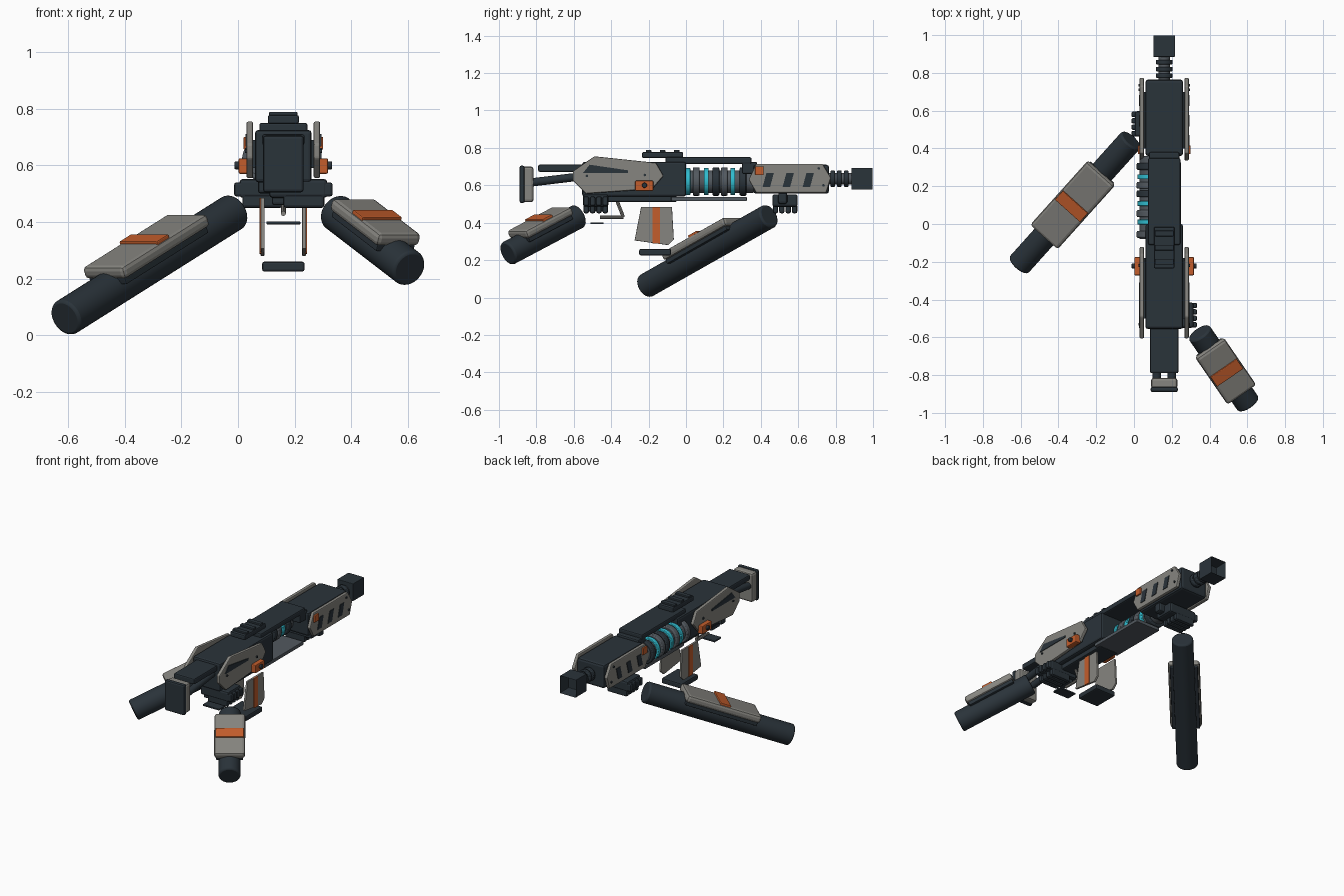
import bpy, bmesh, math
from mathutils import Vector, Matrix

if "Cube" in bpy.data.objects:
    bpy.data.objects.remove(bpy.data.objects["Cube"])

CX = 0.16  # centre line of the rifle


def material(name, rgb):
    m = bpy.data.materials.new(name)
    m.diffuse_color = (*rgb, 1)
    m.use_nodes = True
    m.node_tree.nodes["Principled BSDF"].inputs["Base Color"].default_value = m.diffuse_color
    return m


DARK = material("dark slate", (0.023, 0.033, 0.042))
GREY = material("warm grey", (0.24, 0.235, 0.215))
ORANGE = material("burnt orange", (0.55, 0.11, 0.025))
CYAN = material("cyan glow", (0.03, 0.5, 0.62))
STEEL = material("steel grey", (0.085, 0.1, 0.115))


def finish(name, bm, mat, bevel=0.0, smooth=False, matrix=None):
    bmesh.ops.recalc_face_normals(bm, faces=bm.faces[:])
    me = bpy.data.meshes.new(name)
    bm.to_mesh(me)
    bm.free()
    me.materials.append(mat)
    ob = bpy.data.objects.new(name, me)
    bpy.context.collection.objects.link(ob)
    if matrix:
        ob.matrix_world = matrix
    if bevel:
        b = ob.modifiers.new("bevel", 'BEVEL')
        b.width, b.segments, b.limit_method = bevel, 2, 'ANGLE'
        b.angle_limit = math.radians(40)
    if smooth:
        bpy.ops.object.select_all(action='DESELECT')
        ob.select_set(True)
        bpy.context.view_layer.objects.active = ob
        bpy.ops.object.shade_smooth_by_angle(angle=math.radians(35))
    return ob


def box(name, x, y, z, mat, bevel=0.008, matrix=None):
    bm = bmesh.new()
    bmesh.ops.create_cube(bm, size=1)
    for v in bm.verts:
        for i, r in enumerate((x, y, z)):
            v.co[i] = (r[0] + r[1]) / 2 + v.co[i] * (r[1] - r[0])
    return finish(name, bm, mat, bevel, matrix=matrix)


def rod(name, a, b, r, mat, bevel=0.0, sides=32):
    a, b = Vector(a), Vector(b)
    bm = bmesh.new()
    bmesh.ops.create_cone(bm, cap_ends=True, segments=sides, radius1=r, radius2=r,
                          depth=(b - a).length)
    m = Matrix.Translation((a + b) / 2) @ (b - a).to_track_quat('Z', 'Y').to_matrix().to_4x4()
    return finish(name, bm, mat, bevel, True, m)


def side_plate(name, pts, x0, x1, mat, bevel=0.0):
    """Profile in the y-z plane, thickened along x."""
    bm = bmesh.new()
    f = bm.faces.new([bm.verts.new((x0, y, z)) for y, z in pts])
    new = bmesh.ops.extrude_face_region(bm, geom=[f])["geom"]
    bmesh.ops.translate(bm, vec=(x1 - x0, 0, 0),
                        verts=[v for v in new if isinstance(v, bmesh.types.BMVert)])
    return finish(name, bm, mat, bevel)


# Muzzle: hollow square brake on a ringed barrel
bm = bmesh.new()
bmesh.ops.create_cube(bm, size=0.115)
bmesh.ops.translate(bm, verts=bm.verts, vec=(CX, 0.9425, 0.635))
front = [f for f in bm.faces if f.normal.y > 0.9]
bmesh.ops.inset_region(bm, faces=front, thickness=0.012)
bmesh.ops.translate(bm, verts=front[0].verts, vec=(0, -0.08, 0))
finish("muzzle_brake", bm, DARK, 0.003)
rod("barrel", (CX, 0.74, 0.635), (CX, 0.89, 0.635), 0.03, STEEL)
for y in (0.785, 0.82, 0.857):
    rod("barrel_ring", (CX, y - 0.012, 0.635), (CX, y + 0.012, 0.635), 0.044, DARK, 0.005)

# Main housings
box("front_housing", (0.06, 0.26), (0.36, 0.765), (0.555, 0.71), DARK, 0.015)
box("rear_housing", (0.06, 0.26), (-0.555, 0.0), (0.54, 0.725), DARK, 0.012)
box("rear_underside", (0.09, 0.23), (-0.53, -0.05), (0.51, 0.55), DARK)
box("top_rail", (0.075, 0.245), (-0.11, 0.35), (0.715, 0.75), DARK)
box("rail_bridge", (0.08, 0.24), (0.3, 0.38), (0.66, 0.725), DARK)
box("lower_plate", (0.07, 0.25), (-0.08, 0.325), (0.515, 0.538), STEEL, 0.004)
box("sight_base", (0.105, 0.215), (-0.235, -0.015), (0.745, 0.778), DARK)
for y in (-0.20, -0.125, -0.05):
    box("sight_ridge", (0.11, 0.21), (y - 0.015, y + 0.015), (0.77, 0.789), DARK, 0.004)

# Energy cell with glowing bands
rod("energy_cell", (0.09, -0.08, 0.62), (0.09, 0.36, 0.62), 0.06, STEEL)
for y in (-0.055, 0.055, 0.16, 0.205, 0.305):
    rod("cell_collar", (0.09, y - 0.018, 0.62), (0.09, y + 0.018, 0.62), 0.076, DARK if y in (0.16, 0.305) else STEEL, 0.006)
for y in (0.01, 0.108, 0.25):
    rod("glow_band", (0.09, y - 0.013, 0.62), (0.09, y + 0.013, 0.62), 0.072, CYAN, 0.003)

# Side armour, repeated on both sides
REAR = [(-0.49, 0.755), (-0.16, 0.72), (-0.12, 0.65), (-0.18, 0.58),
        (-0.535, 0.555), (-0.605, 0.625), (-0.605, 0.675)]
FRONT = [(0.375, 0.715), (0.73, 0.715), (0.775, 0.64), (0.75, 0.56), (0.375, 0.56), (0.335, 0.63)]
VENT = [(-0.55, 0.667), (-0.515, 0.71), (-0.31, 0.68), (-0.31, 0.667)]
for s in (-1, 1):
    def at(a):
        return CX + s * a
    side_plate("rear_armour", REAR, at(0.107), at(0.13), GREY, 0.006)
    side_plate("front_armour", FRONT, at(0.107), at(0.13), GREY, 0.006)
    box("armour_mount", sorted((at(0.095), at(0.11))), (0.4, 0.7), (0.59, 0.69), DARK, 0)
    box("armour_mount", sorted((at(0.095), at(0.11))), (-0.5, -0.18), (0.59, 0.69), DARK, 0)
    side_plate("rear_vent", VENT, at(0.125), at(0.134), DARK)
    for y in (0.41, 0.517, 0.624):
        side_plate("front_vent", [(y, 0.592), (y + 0.04, 0.592), (y + 0.06, 0.667), (y + 0.02, 0.667)],
                   at(0.125), at(0.134), DARK)
    box("front_marker", sorted((at(0.12), at(0.14))), (0.37, 0.415), (0.655, 0.7), ORANGE, 0.003)
    box("latch", sorted((at(0.12), at(0.158))), (-0.272, -0.175), (0.57, 0.625), ORANGE, 0.006)
    rod("latch_bolt", (at(0.14), -0.222, 0.6), (at(0.172), -0.222, 0.6), 0.014, DARK, 0.003, 16)
    for y, z in ((-0.53, 0.65), (-0.22, 0.655), (0.71, 0.69), (0.735, 0.6)):
        rod("rivet", (at(0.12), y, z), (at(0.136), y, z), 0.007, DARK, 0, 12)
    # Magazine cheeks
    side_plate("magazine_cheek", [(-0.24, 0.485), (-0.075, 0.485), (-0.065, 0.31),
                                  (-0.095, 0.28), (-0.275, 0.305)], at(0.066), at(0.08), GREY, 0.003)
    side_plate("magazine_stripe", [(-0.18, 0.485), (-0.14, 0.485), (-0.14, 0.287), (-0.18, 0.29)],
               at(0.077), at(0.084), ORANGE)

# Shoulder stock
box("stock_bar", (0.085, 0.235), (-0.79, -0.54), (0.672, 0.71), DARK)
for x in (0.12, 0.2):
    rod("stock_strut", (x, -0.83, 0.615), (x, -0.54, 0.65), 0.022, DARK, 0, 16)
box("butt_plate", (0.09, 0.23), (-0.872, -0.815), (0.51, 0.7), GREY, 0.014)
box("butt_pad", (0.088, 0.232), (-0.89, -0.862), (0.505, 0.705), DARK, 0.01)

# Magazine base, trigger guard and floating foot plate
box("magazine_base", (0.085, 0.235), (-0.25, -0.08), (0.225, 0.26), DARK)
box("foot_plate", (0.1, 0.22), (-0.51, -0.44), (0.392, 0.402), DARK, 0.002)
guard = [(-0.46, 0.43), (-0.335, 0.43), (-0.37, 0.52)]
for a, b in zip(guard, guard[1:]):
    rod("trigger_guard", (CX, *a), (CX, *b), 0.009, GREY, 0, 8)
box("grip", (0.12, 0.2), (-0.53, -0.44), (0.46, 0.54), DARK)


# Hands gripping from below, one on each side
def hand(y0, s):
    def span(a, b):
        return sorted((CX + s * a, CX + s * b))
    box("palm", span(-0.05, 0.155), (y0, y0 + 0.135), (0.485, 0.552), DARK, 0.012)
    for i in range(4):
        y = y0 + 0.002 + i * 0.034
        box("finger", span(0.0, 0.145), (y, y + 0.029), (0.45, 0.5), DARK, 0.01)
        box("knuckle", span(0.13, 0.174), (y, y + 0.029), (0.49, 0.54), DARK, 0.009)
    box("thumb", span(-0.09, -0.03), (y0 + 0.03, y0 + 0.08), (0.5, 0.56), DARK, 0.012)


hand(0.462, -1)
hand(-0.55, 1)


# Forearms with a bevelled guard and orange band
def forearm(a, b, length, t, width):
    a, b = Vector(a), Vector(b)
    rod("forearm", a, b, 0.066, DARK, 0.01)
    d = (b - a).normalized()
    up = (Vector((0, 0, 1)) - d * d.z).normalized()
    m = Matrix((d.cross(up), d, up)).transposed().to_4x4()
    m.translation = a.lerp(b, t)
    w, h = width / 2, length / 2
    box("guard_skirt", (-w + 0.012, w - 0.012), (-h + 0.01, h - 0.01), (0.02, 0.045), DARK, 0.004, m)
    box("forearm_guard", (-w, w), (-h, h), (0.042, 0.09), GREY, 0.016, m)
    box("guard_band", (-w + 0.008, w - 0.008), (-0.034, 0.034), (0.08, 0.1), ORANGE, 0.004, m)


forearm((-0.015, 0.445, 0.436), (-0.61, -0.217, 0.061), 0.49, 0.49, 0.195)
forearm((0.345, -0.575, 0.435), (0.605, -0.953, 0.235), 0.325, 0.48, 0.185)
